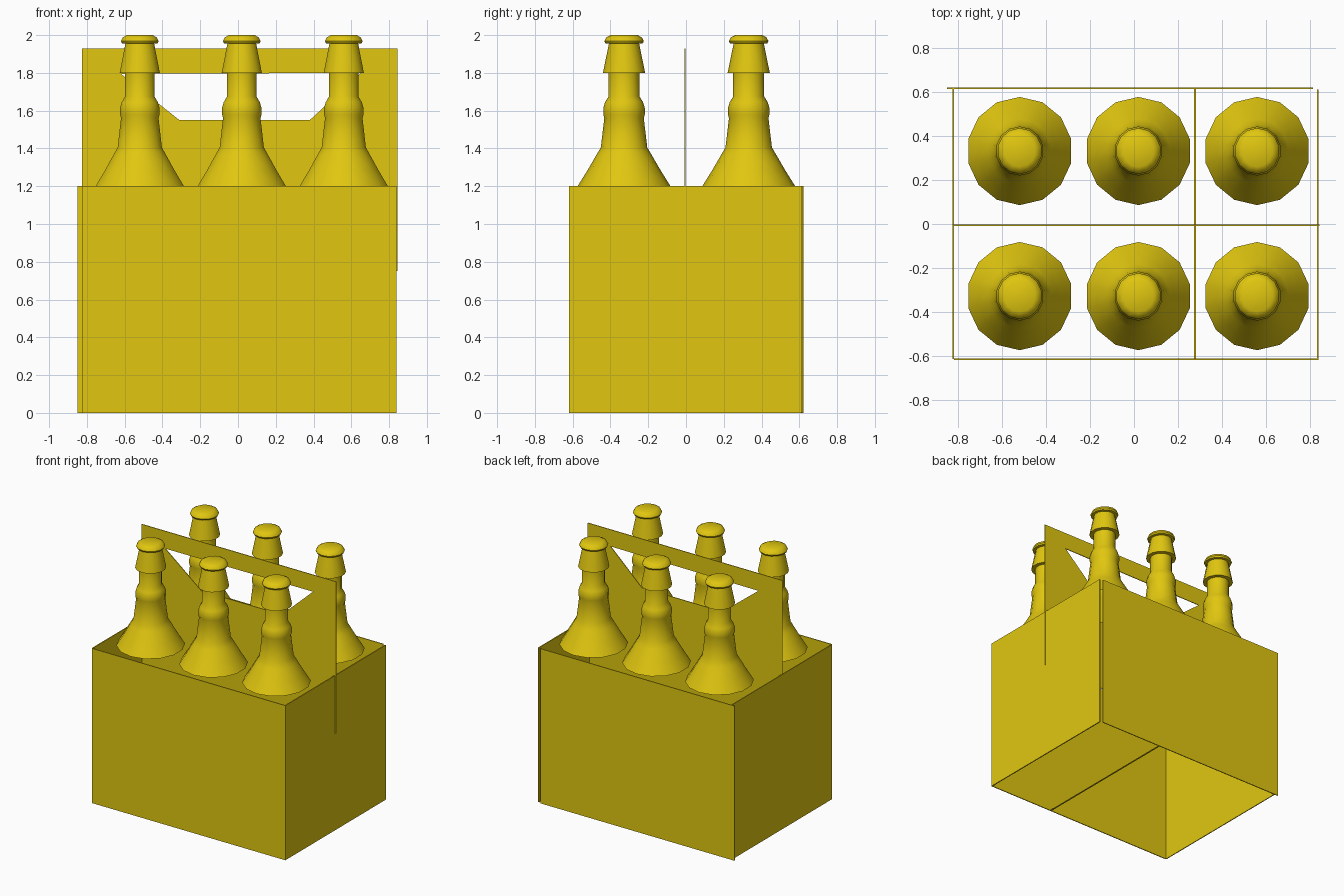
import bpy
import bmesh
from math import sin, cos, pi, radians

cube = bpy.data.objects.get("Cube")
if cube:
    bpy.data.objects.remove(cube, do_unlink=True)

yellow = bpy.data.materials.new("golden yellow")
yellow.use_nodes = True
colour = (0.75, 0.57, 0.005, 1)
yellow.diffuse_color = colour
yellow.node_tree.nodes["Principled BSDF"].inputs["Base Color"].default_value = colour


def finish(name, bm):
    """Turn a bmesh into a coloured object."""
    bmesh.ops.recalc_face_normals(bm, faces=bm.faces)
    mesh = bpy.data.meshes.new(name)
    bm.to_mesh(mesh)
    bm.free()
    mesh.materials.append(yellow)
    obj = bpy.data.objects.new(name, mesh)
    bpy.context.collection.objects.link(obj)
    return obj


def panel(name, low, high):
    """Thin box between two opposite corners."""
    bm = bmesh.new()
    bmesh.ops.create_cube(bm, size=1)
    for v in bm.verts:
        v.co = [h if c > 0 else l for c, l, h in zip(v.co, low, high)]
    return finish(name, bm)


# Carton walls, open above and below
H = 1.2
panel("front_wall", (-0.82, -0.619, 0), (0.84, -0.612, H))
panel("back_wall", (-0.85, 0.614, 0), (0.815, 0.621, H))
panel("right_wall", (-0.825, -0.615, 0), (-0.818, 0.618, H))
panel("left_wall", (0.832, -0.615, 0), (0.84, 0.612, H))
panel("bottom_strip", (0.272, -0.615, 0), (0.282, 0.618, 0.005))

# Central handle panel with a trapezoid grip hole
outer = [(-0.825, 0.75), (0.845, 0.75), (0.845, 1.93), (-0.825, 1.93)]
hole = [(-0.31, 1.55), (0.38, 1.55), (0.65, 1.8), (-0.62, 1.795)]
bm = bmesh.new()
rings = [[bm.verts.new((x, -0.008, z)) for x, z in loop] for loop in (outer, hole)]
for i in range(4):
    j = (i + 1) % 4
    bm.faces.new((rings[0][i], rings[0][j], rings[1][j], rings[1][i]))
extruded = bmesh.ops.extrude_face_region(bm, geom=bm.faces[:], use_keep_orig=True)
for item in extruded["geom"]:
    if isinstance(item, bmesh.types.BMVert):
        item.co.y = -0.002
finish("handle_panel", bm)

# Bottle outline as (radius, height): shoulder, neck ring, collar, cap
SIDES = 14
profile = [(0.24, 1.2), (0.19, 1.282), (0.143, 1.365), (0.12, 1.405),
           (0.102, 1.56), (0.107, 1.58), (0.107, 1.615), (0.098, 1.645),
           (0.08, 1.675), (0.08, 1.8), (0.109, 1.8), (0.078, 1.955),
           (0.097, 1.957), (0.102, 1.968), (0.092, 1.988), (0.07, 2.0)]


def bottle(name, x, y):
    bm = bmesh.new()
    rings = []
    for r, z in profile:
        rings.append([bm.verts.new((x + r * sin(2 * pi * k / SIDES),
                                    y + 1.025 * r * cos(2 * pi * k / SIDES), z))
                      for k in range(SIDES)])
    for a, b in zip(rings, rings[1:]):
        for k in range(SIDES):
            n = (k + 1) % SIDES
            bm.faces.new((a[k], a[n], b[n], b[k]))
    bm.faces.new(rings[-1])
    obj = finish(name, bm)
    bpy.ops.object.select_all(action="DESELECT")
    obj.select_set(True)
    bpy.context.view_layer.objects.active = obj
    bpy.ops.object.shade_smooth_by_angle(angle=radians(45))


# Two rows of three bottles
for row, y in (("front", -0.328), ("back", 0.332)):
    for place, x in (("right", -0.52), ("middle", 0.02), ("left", 0.56)):
        bottle(f"{row}_{place}_bottle", x, y)
